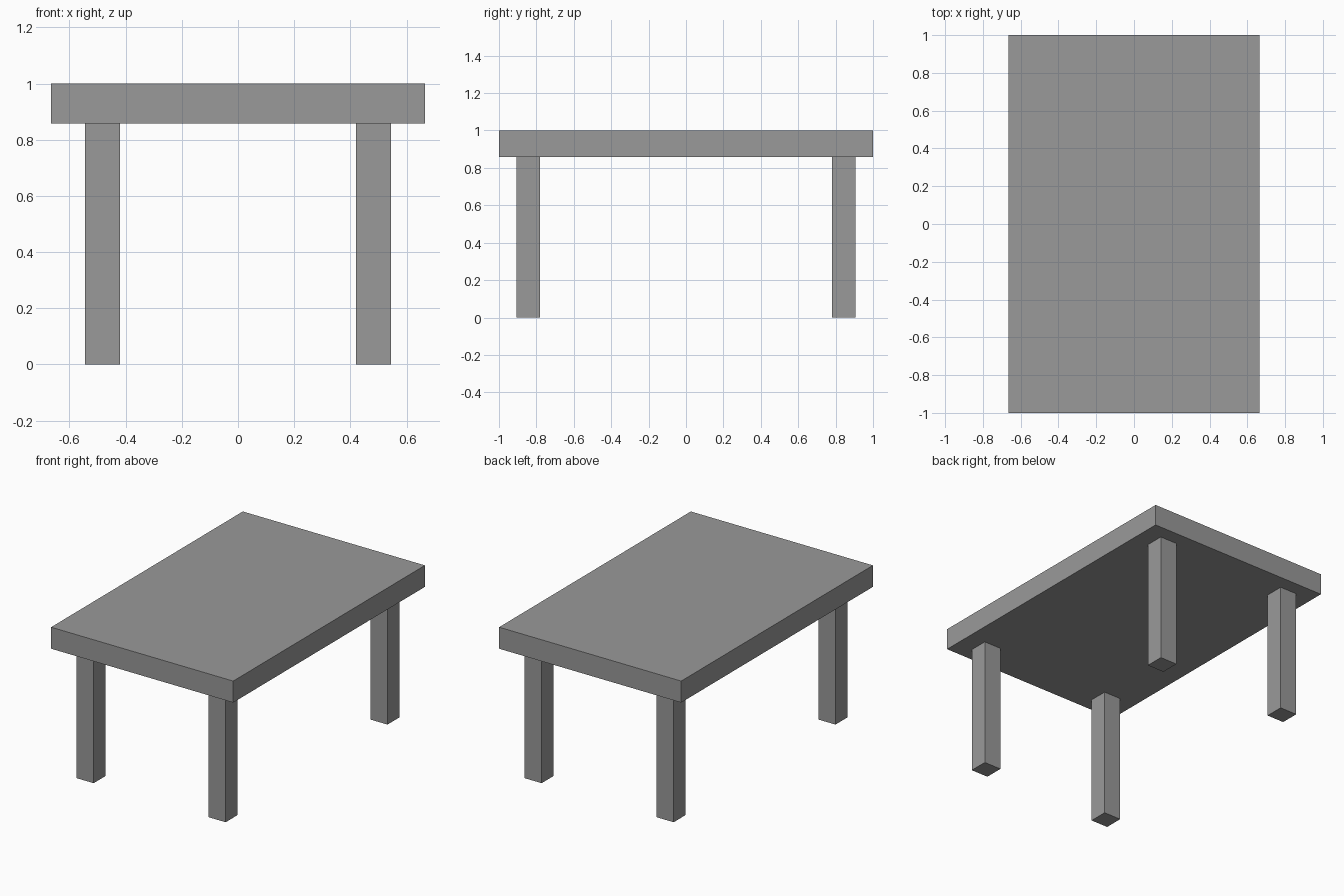
import bpy

# Remove the default cube
cube = bpy.data.objects.get("Cube")
if cube:
    bpy.data.objects.remove(cube, do_unlink=True)

# Single grey finish
GREY = (0.32, 0.32, 0.32, 1)
grey = bpy.data.materials.new("plain_grey")
grey.use_nodes = True
grey.diffuse_color = GREY
for node in grey.node_tree.nodes:
    if node.type == "BSDF_PRINCIPLED":
        node.inputs["Base Color"].default_value = GREY


def box(name, size, centre):
    bpy.ops.mesh.primitive_cube_add(size=1, location=centre)
    obj = bpy.context.object
    obj.name = name
    obj.scale = size
    bpy.ops.object.transform_apply(location=False, rotation=False, scale=True)
    obj.data.materials.append(grey)
    return obj


UNDERSIDE = 0.858
LEG_WIDTH = 0.125

# Slab top
box("table_top", (1.33, 2, 1 - UNDERSIDE), (0, 0, (1 + UNDERSIDE) / 2))

# Four square legs, inset from the corners
for y_name, y in (("front", -0.844), ("back", 0.844)):
    for x_name, x in (("right", -0.482), ("left", 0.482)):
        box(f"{y_name}_{x_name}_leg", (LEG_WIDTH, LEG_WIDTH, UNDERSIDE),
            (x, y, UNDERSIDE / 2))
